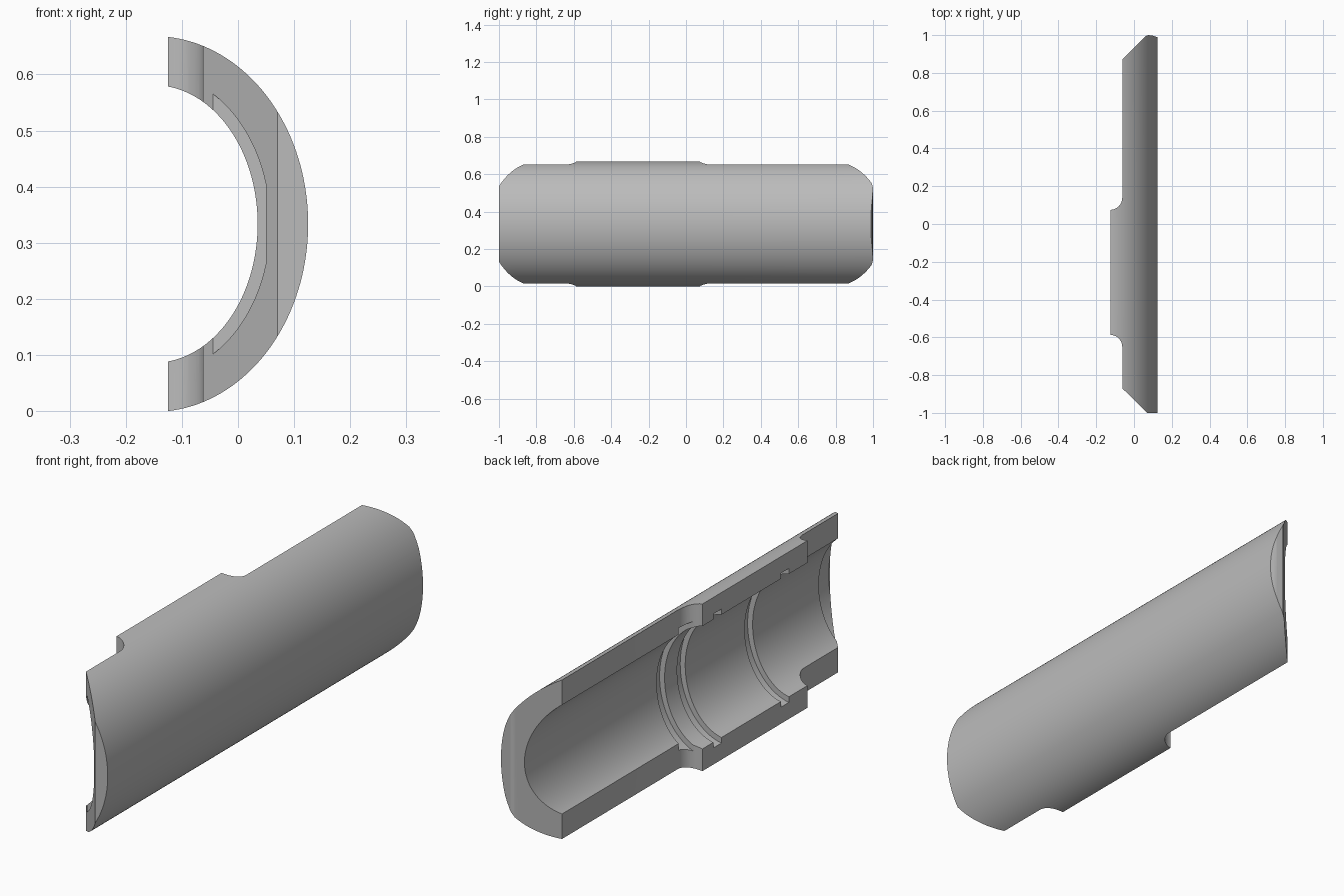
import bpy, bmesh, math

old = bpy.data.objects.get("Cube")
if old:
    bpy.data.objects.remove(old, do_unlink=True)

AXIS_X, AXIS_Z = -0.15, 0.3335      # centre line of the oval tube
OUTER, BORE = (0.275, 0.3348), (0.185, 0.2473)
GROOVES = [(-0.98, -0.887), (-0.47, -0.42), (-0.045, 0.006), (0.085, 0.135)]
DEPTH = 0.022
SEGMENTS = 96


def mesh_object(name, bm):
    bmesh.ops.recalc_face_normals(bm, faces=bm.faces)
    mesh = bpy.data.meshes.new(name)
    bm.to_mesh(mesh)
    bm.free()
    ob = bpy.data.objects.new(name, mesh)
    bpy.context.collection.objects.link(ob)
    return ob


def oval_arc(radii, extra=0.0):
    """Open arc of an oval, bulging towards +x."""
    arc = []
    for i in range(SEGMENTS + 1):
        t = math.radians(-110 + 220 * i / SEGMENTS)
        arc.append((AXIS_X + (radii[0] + extra) * math.cos(t),
                    AXIS_Z + (radii[1] + extra) * math.sin(t)))
    return arc


# Shell: cross-sections along y, the bore widening in each groove
stations = [(-1.2, 0)]
for start, end in GROOVES:
    stations += [(start, 0), (start, DEPTH), (end, DEPTH), (end, 0)]
stations.append((1.2, 0))

bm = bmesh.new()
rings = []
for y, extra in stations:
    outline = oval_arc(OUTER) + oval_arc(BORE, extra)[::-1]
    rings.append([bm.verts.new((x, y, z)) for x, z in outline])
for a, b in zip(rings, rings[1:]):
    n = len(a)
    for i in range(n):
        j = (i + 1) % n
        bm.faces.new((a[i], a[j], b[j], b[i]))
bm.faces.new(rings[0])
bm.faces.new(rings[-1])
# Merge the outer skin where groove walls share a station
bmesh.ops.remove_doubles(bm, verts=bm.verts, dist=0.00001)
bmesh.ops.dissolve_degenerate(bm, edges=bm.edges, dist=0.00001)
shell = mesh_object("half_shell", bm)


# Plan outline: chamfered ends and a raised lug with concave corners
def fillet(y, side):
    return [(-0.125 + 0.063 * math.cos(t), y - side * 0.065 * math.sin(t))
            for t in (math.pi / 2 * k / 10 for k in range(11))]


plan = [(0.4, -1), (0.07, -1), (-0.062, -0.87)]
plan += fillet(-0.652, -1)
plan += fillet(0.14, 1)[::-1]
plan += [(-0.062, 0.87), (0.06, 0.994), (0.075, 1), (0.1, 0.997), (0.125, 0.988), (0.4, 0.9)]

bm = bmesh.new()
face = bm.faces.new([bm.verts.new((x, y, -0.5)) for x, y in plan])
moved = bmesh.ops.extrude_face_region(bm, geom=[face])["geom"]
bmesh.ops.translate(bm, vec=(0, 0, 1.7),
                    verts=[v for v in moved if isinstance(v, bmesh.types.BMVert)])
cutter = mesh_object("plan_cutter", bm)

# Trim the shell to the plan outline
trim = shell.modifiers.new("trim", "BOOLEAN")
trim.operation = 'INTERSECT'
trim.solver = 'EXACT'
trim.object = cutter
bpy.ops.object.select_all(action='DESELECT')
bpy.context.view_layer.objects.active = shell
shell.select_set(True)
bpy.ops.object.modifier_apply(modifier=trim.name)
bpy.data.objects.remove(cutter, do_unlink=True)

# Colour and shading
grey = bpy.data.materials.new("plain_grey")
grey.use_nodes = True
colour = (0.5, 0.5, 0.5, 1)
grey.diffuse_color = colour
grey.node_tree.nodes["Principled BSDF"].inputs["Base Color"].default_value = colour
shell.data.materials.clear()
shell.data.materials.append(grey)
bpy.ops.object.shade_smooth_by_angle(angle=math.radians(25))
